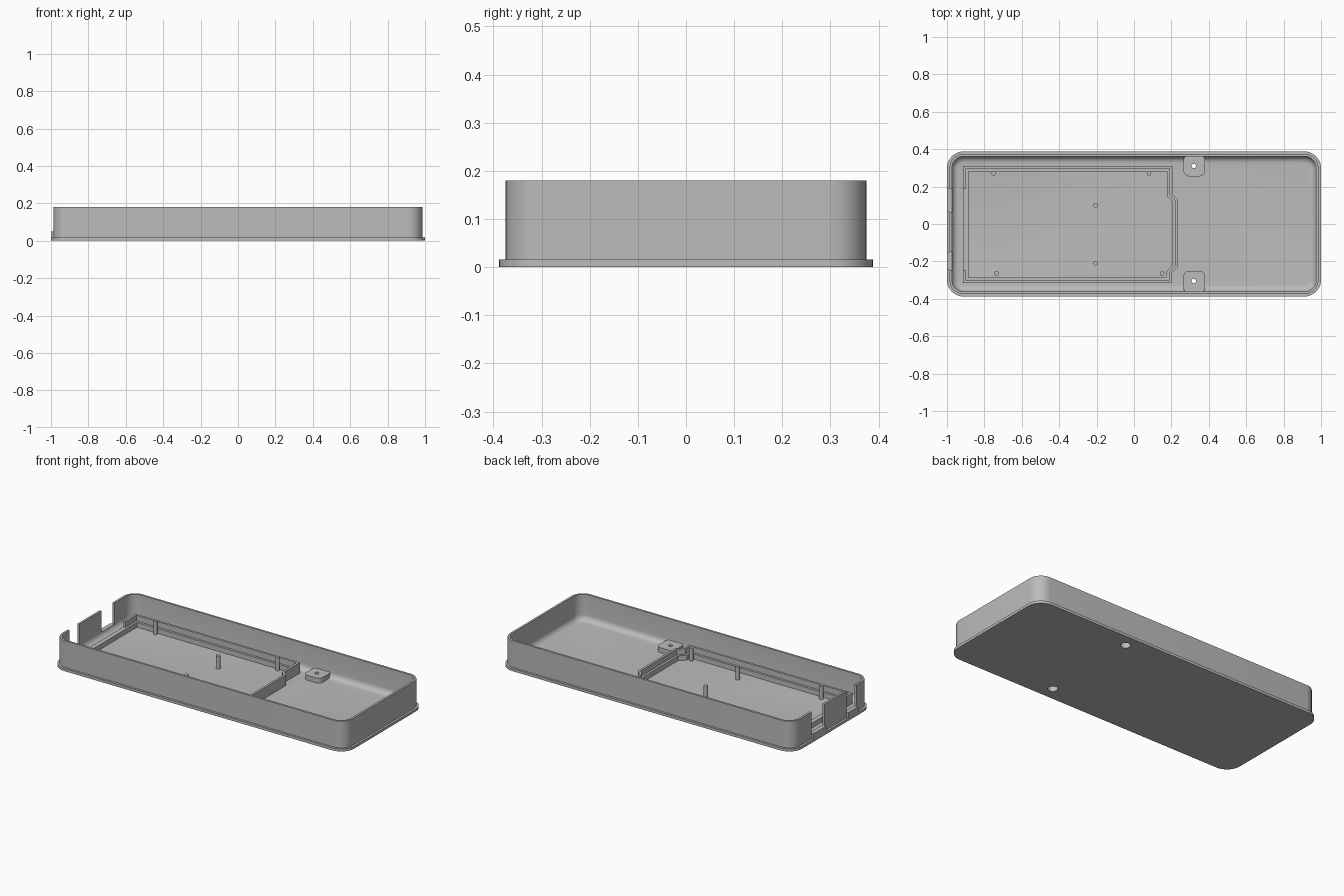
import bpy, bmesh, math
from mathutils import Vector

cube = bpy.data.objects.get("Cube")
if cube:
    bpy.data.objects.remove(cube, do_unlink=True)

grey = bpy.data.materials.new("plain grey")
grey.use_nodes = True
grey.diffuse_color = (0.5, 0.5, 0.5, 1)
grey.node_tree.nodes["Principled BSDF"].inputs["Base Color"].default_value = (0.5, 0.5, 0.5, 1)

FLOOR = 0.02
SLOTS = [(-0.245, -0.15), (0.065, 0.19)]
SCREWS = [(0.32, 0.31), (0.32, -0.305)]


def rounded_rect(x0, x1, y0, y1, r, seg=10):
    pts = []
    corners = [(x1 - r, y1 - r), (x0 + r, y1 - r), (x0 + r, y0 + r), (x1 - r, y0 + r)]
    for k, (cx, cy) in enumerate(corners):
        for i in range(seg + 1):
            a = math.pi / 2 * (k + i / seg)
            pts.append((cx + r * math.cos(a), cy + r * math.sin(a)))
    return pts


def inset(pts, d):
    """Move a counter-clockwise outline inwards by d with mitred corners."""
    out = []
    for i, p in enumerate(pts):
        p = Vector(p)
        e1 = (p - Vector(pts[i - 1])).normalized()
        e2 = (Vector(pts[(i + 1) % len(pts)]) - p).normalized()
        n1, n2 = Vector((-e1.y, e1.x)), Vector((-e2.y, e2.x))
        out.append(p + (n1 + n2) * d / (1 + n1.dot(n2)))
    return out


def loft(name, rings, closed=False):
    """Skin a list of (outline, height) rings; close it as a loop or cap both ends."""
    bm = bmesh.new()
    loops = [[bm.verts.new((p[0], p[1], z)) for p in pts] for pts, z in rings]
    for a, b in zip(loops, loops[1:] + loops[:1] if closed else loops[1:]):
        n = len(a)
        for i in range(n):
            j = (i + 1) % n
            bm.faces.new((a[i], a[j], b[j], b[i]))
    if not closed:
        bm.faces.new(loops[0])
        bm.faces.new(loops[-1])
    bmesh.ops.recalc_face_normals(bm, faces=bm.faces)
    mesh = bpy.data.meshes.new(name)
    bm.to_mesh(mesh)
    bm.free()
    mesh.materials.append(grey)
    obj = bpy.data.objects.new(name, mesh)
    bpy.context.collection.objects.link(obj)
    return obj


def box(name, x0, x1, y0, y1, z0, z1):
    pts = [(x0, y0), (x1, y0), (x1, y1), (x0, y1)]
    return loft(name, [(pts, z0), (pts, z1)])


def rod(name, x, y, r, z0, z1, seg=24):
    pts = [(x + r * math.cos(math.tau * i / seg), y + r * math.sin(math.tau * i / seg))
           for i in range(seg)]
    return loft(name, [(pts, z0), (pts, z1)])


def activate(obj):
    bpy.ops.object.select_all(action='DESELECT')
    obj.select_set(True)
    bpy.context.view_layer.objects.active = obj


def boolean(obj, tools, operation='DIFFERENCE'):
    activate(obj)
    for tool in tools:
        tool.hide_render = True
        mod = obj.modifiers.new("boolean", 'BOOLEAN')
        mod.operation = operation
        mod.solver = 'EXACT'
        mod.object = tool
        bpy.ops.object.modifier_apply(modifier=mod.name)
        bpy.data.objects.remove(tool, do_unlink=True)


def smooth(obj):
    activate(obj)
    bpy.ops.object.shade_smooth_by_angle(angle=math.radians(30))


# Tray: flanged base, thin wall and a filleted floor
base = rounded_rect(-1, 1, -0.388, 0.388, 0.09)
fillet = 0.035
profile = [(0, 0), (0, 0.016), (0.013, 0.016), (0.013, 0.18), (0.026, 0.18)]
for i in range(7):
    a = math.pi / 2 * i / 6
    profile.append((0.026 + fillet * (1 - math.cos(a)), FLOOR + fillet * (1 - math.sin(a))))
tray = loft("tray", [(inset(base, d), z) for d, z in profile])

# Screw pads standing on the floor against the long walls
pads = [loft("pad", [(rounded_rect(0.265, 0.38, y0, y1, 0.03), 0.01),
                     (rounded_rect(0.265, 0.38, y0, y1, 0.03), 0.05)])
        for y0, y1 in ((0.255, 0.37), (-0.37, -0.25))]
boolean(tray, pads, 'UNION')

# Connector slots in the end wall and counterbored screw holes
cutters = [box("slot_cutter", -1.1, -0.93, y0, y1, 0.05, 0.3) for y0, y1 in SLOTS]
for x, y in SCREWS:
    cutters.append(rod("hole_cutter", x, y, 0.012, -0.1, 0.1))
    cutters.append(rod("head_cutter", x, y, 0.028, -0.1, 0.03))
boolean(tray, cutters)
smooth(tray)

# Sills below the slots
for y0, y1 in SLOTS:
    box("slot_sill", -1, -0.987, y0, y1, 0.01, 0.05)

# Stepped rail that holds the circuit board, lowered beside the slots
outline = [(-0.913, -0.315), (0.2, -0.315), (0.2, -0.265), (0.235, -0.23), (0.235, 0.13),
           (0.205, 0.16), (0.205, 0.31), (-0.913, 0.31)]
steps = [(0, 0.01), (0, 0.085), (0.014, 0.085), (0.014, 0.05), (0.028, 0.05), (0.028, 0.01)]
rail = loft("board_rail", [(inset(outline, d), z) for d, z in steps], closed=True)
boolean(rail, [box("rail_cutter", -0.95, -0.89, -0.245, 0.19, 0.05, 0.2)])

# Locating pins
for x, y in [(-0.75, 0.27), (0.08, 0.27), (-0.205, 0.1),
             (-0.205, -0.21), (-0.735, -0.265), (0.15, -0.265)]:
    smooth(rod("board_pin", x, y, 0.012, 0.01, 0.1))
